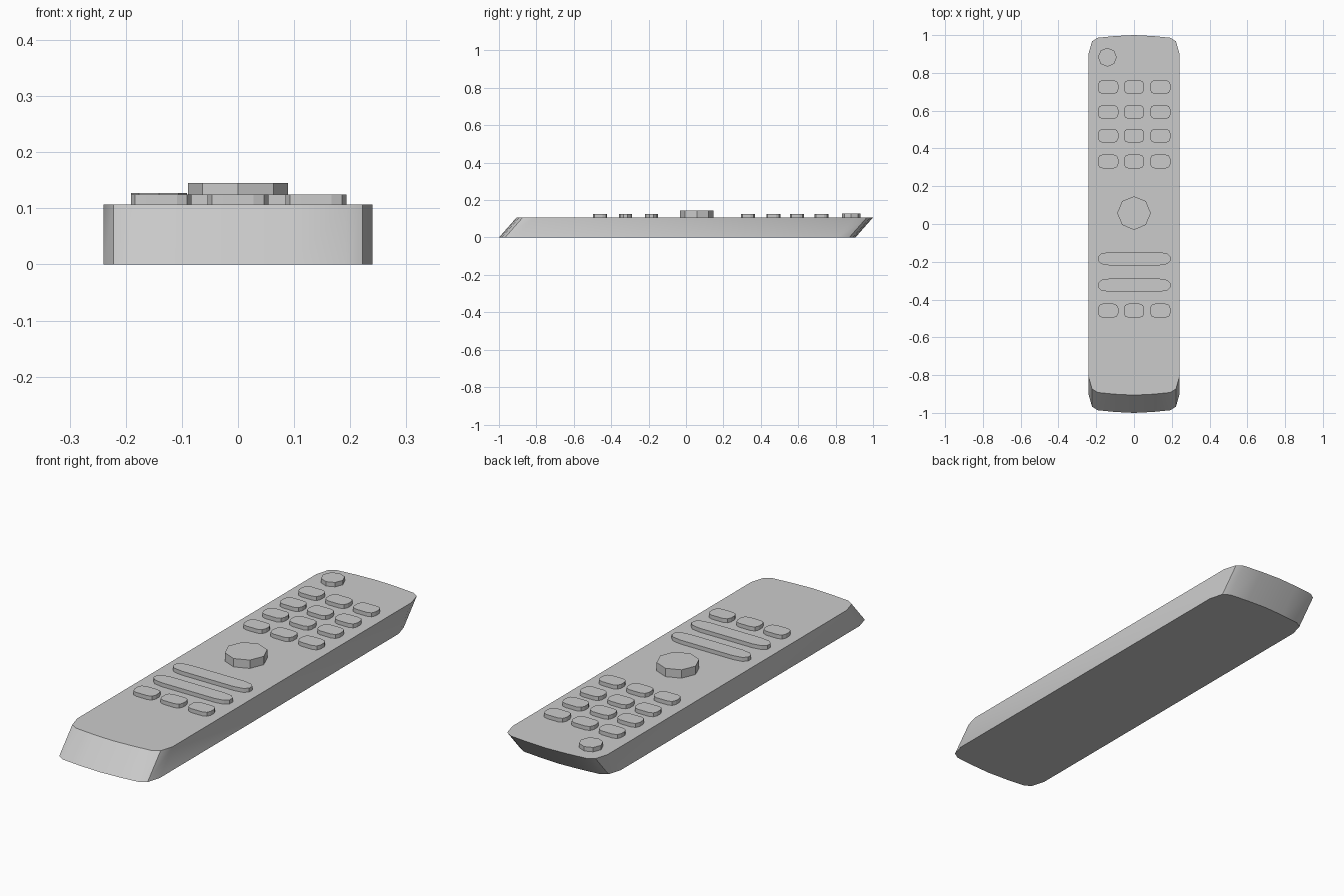
import bpy, bmesh, math

if "Cube" in bpy.data.objects:
    bpy.data.objects.remove(bpy.data.objects["Cube"])

TOP = 0.107


def prism(name, outline, z0, z1, shear=0.0, smooth=None):
    """Extrude a counter-clockwise outline from z0 to z1, shifting the top along y."""
    bm = bmesh.new()
    low = [bm.verts.new((x, y - shear, z0)) for x, y in outline]
    high = [bm.verts.new((x, y + shear, z1)) for x, y in outline]
    bm.faces.new(low[::-1])
    bm.faces.new(high)
    n = len(outline)
    for i in range(n):
        j = (i + 1) % n
        bm.faces.new((low[i], low[j], high[j], high[i]))
    mesh = bpy.data.meshes.new(name)
    bm.to_mesh(mesh)
    bm.free()
    ob = bpy.data.objects.new(name, mesh)
    bpy.context.collection.objects.link(ob)
    if smooth:
        bpy.ops.object.select_all(action='DESELECT')
        ob.select_set(True)
        bpy.context.view_layer.objects.active = ob
        bpy.ops.object.shade_smooth_by_angle(angle=math.radians(smooth))
    return ob


def rounded(cx, cy, w, h, rx, ry, steps=2):
    """Rectangle with elliptical corners."""
    pts = []
    for q, (sx, sy) in enumerate([(1, 1), (-1, 1), (-1, -1), (1, -1)]):
        for k in range(steps + 1):
            a = math.pi / 2 * (q + k / steps)
            pts.append((cx + sx * (w / 2 - rx) + rx * math.cos(a),
                        cy + sy * (h / 2 - ry) + ry * math.sin(a)))
    return pts


def octagon(cx, cy, r):
    return [(cx + r * math.cos(i * math.pi / 4), cy + r * math.sin(i * math.pi / 4))
            for i in range(8)]


# Slanted body with bowed ends, quarter outline mirrored to all four corners
quarter = [(0.24, 0.858), (0.222, 0.92), (0.192, 0.939), (0.1, 0.948)]
right_back = quarter + [(0, 0.953)]
back = right_back + [(-x, y) for x, y in quarter[::-1]]
body = back + [(-x, -y) for x, y in back]
prism("body", body, 0, TOP, shear=0.047, smooth=42)

# Key grid: four rows of number keys and one lower row
for r, y in enumerate((0.725, 0.593, 0.467, 0.331, -0.459)):
    for c, x in enumerate((-0.137, 0, 0.139)):
        prism(f"key_{r}_{c}", rounded(x, y, 0.108, 0.074, 0.026, 0.024), TOP, 0.125)

# Wide bar keys
for i, y in enumerate((-0.184, -0.324)):
    prism(f"bar_key_{i}", rounded(0.001, y, 0.384, 0.07, 0.06, 0.024), TOP, 0.125)

# Power button and central navigation button
prism("power_button", octagon(-0.141, 0.883, 0.05), TOP, 0.127)
prism("navigation_button", octagon(0, 0.058, 0.089), TOP, 0.145)
